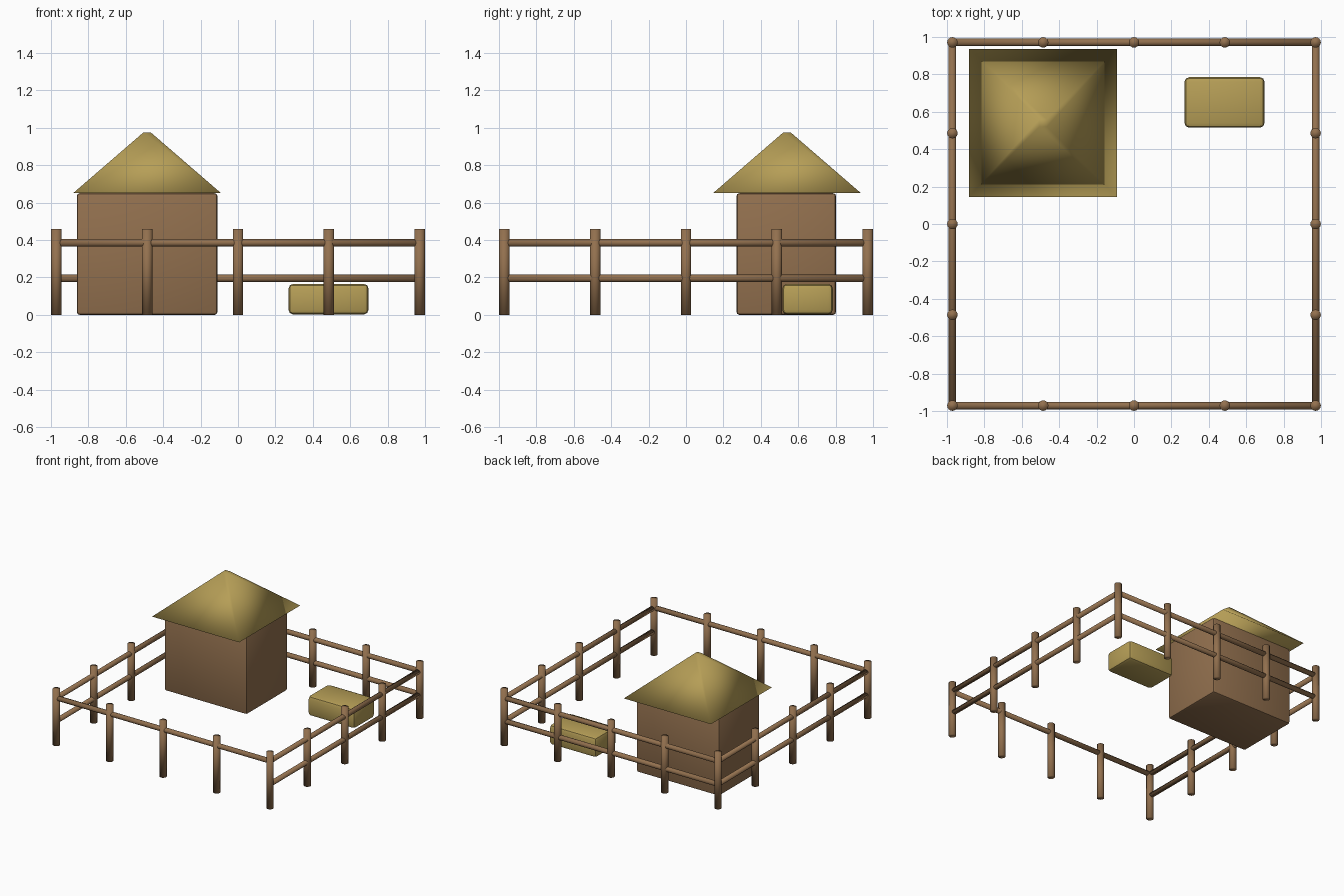
import bpy
import bmesh
from math import pi
from mathutils import Vector, Matrix

cube = bpy.data.objects.get("Cube")
if cube:
    bpy.data.objects.remove(cube, do_unlink=True)


def make_material(name, color):
    mat = bpy.data.materials.new(name)
    mat.use_nodes = True
    mat.diffuse_color = color
    mat.node_tree.nodes["Principled BSDF"].inputs["Base Color"].default_value = color
    return mat


wood = make_material("brown wood", (0.29, 0.163, 0.077, 1))
straw = make_material("golden straw", (0.47, 0.345, 0.095, 1))


def add_object(name, bm, mat):
    mesh = bpy.data.meshes.new(name)
    bm.to_mesh(mesh)
    bm.free()
    mesh.materials.append(mat)
    obj = bpy.data.objects.new(name, mesh)
    bpy.context.collection.objects.link(obj)
    return obj


def smooth(obj):
    for poly in obj.data.polygons:
        poly.use_smooth = True


def pole(name, start, end, radius):
    """Round wooden pole between two points."""
    start, end = Vector(start), Vector(end)
    axis = end - start
    turn = axis.to_track_quat("Z", "Y").to_matrix().to_4x4()
    bm = bmesh.new()
    bmesh.ops.create_cone(bm, cap_ends=True, segments=16, radius1=radius, radius2=radius,
                          depth=axis.length,
                          matrix=Matrix.Translation((start + end) / 2) @ turn)
    smooth(add_object(name, bm, wood))


def rounded_box(name, low, high, bevel, segments, mat):
    """Box between two corners with softened edges."""
    low, high = Vector(low), Vector(high)
    bm = bmesh.new()
    bmesh.ops.create_cube(bm, size=1, matrix=Matrix.Translation((low + high) / 2)
                          @ Matrix.Diagonal((high - low).to_4d()))
    bmesh.ops.bevel(bm, geom=bm.edges[:], offset=bevel, segments=segments,
                    profile=0.5, affect="EDGES")
    obj = add_object(name, bm, mat)
    bpy.ops.object.select_all(action="DESELECT")
    obj.select_set(True)
    bpy.context.view_layer.objects.active = obj
    bpy.ops.object.shade_smooth_by_angle(angle=pi / 6)


# Fence: posts around the square, two rails per side, only the upper one in front
SIDE = 0.971
LOW_RAIL, HIGH_RAIL = 0.195, 0.385
corners = [(-SIDE, -SIDE), (SIDE, -SIDE), (SIDE, SIDE), (-SIDE, SIDE)]
for i, side in enumerate(("front", "left", "back", "right")):
    a = Vector(corners[i]).to_3d()
    b = Vector(corners[(i + 1) % 4]).to_3d()
    for k in range(4):
        foot = a.lerp(b, k / 4)
        pole(f"{side}_post_{k + 1}", foot, foot + Vector((0, 0, 0.46)), 0.028)
    for z in ([HIGH_RAIL] if side == "front" else [LOW_RAIL, HIGH_RAIL]):
        level = "upper" if z == HIGH_RAIL else "lower"
        up = Vector((0, 0, z))
        pole(f"{side}_{level}_rail", a + up, b + up, 0.02)

# Hut body
rounded_box("hut_walls", (-0.862, 0.27, 0), (-0.11, 0.802, 0.65), 0.015, 2, wood)

# Thatched pyramid roof with a tiny flat tip
bm = bmesh.new()
bmesh.ops.create_cone(bm, cap_ends=True, segments=4, radius1=0.56, radius2=0.028, depth=0.325,
                      matrix=Matrix.Translation((-0.486, 0.54, 0.8125))
                      @ Matrix.Rotation(pi / 4, 4, "Z"))
xs = [v.co.x for v in bm.verts]
if max(xs) - min(xs) > 1:  # keep the eaves parallel to the walls
    bmesh.ops.rotate(bm, verts=bm.verts[:], cent=(-0.486, 0.54, 0),
                     matrix=Matrix.Rotation(pi / 4, 3, "Z"))
smooth(add_object("thatched_roof", bm, straw))

# Bale lying near the back fence
rounded_box("hay_bale", (0.27, 0.515, 0.002), (0.698, 0.785, 0.165), 0.025, 2, straw)
